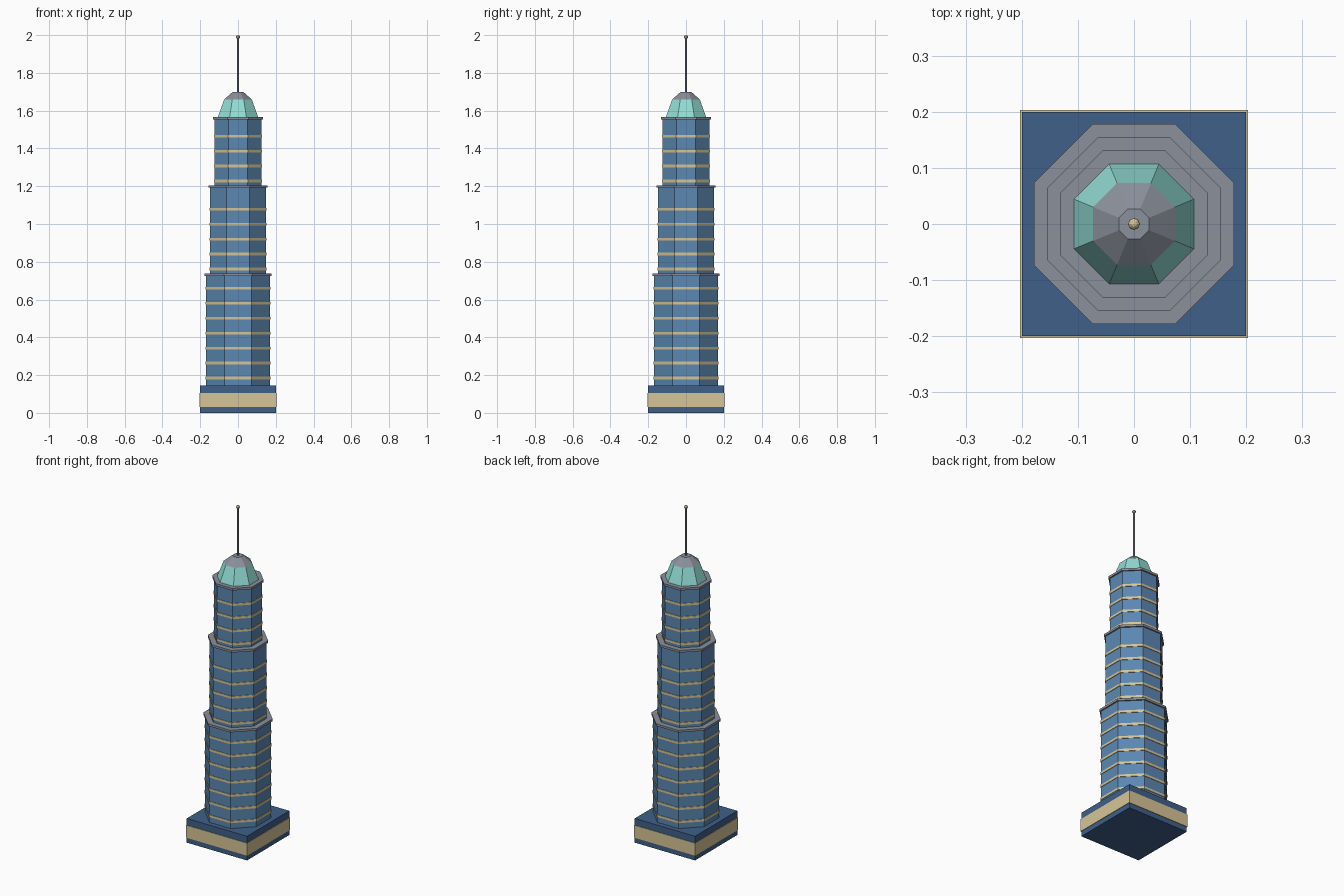
import bpy, bmesh, math

cube = bpy.data.objects.get("Cube")
if cube:
    bpy.data.objects.remove(cube, do_unlink=True)


def srgb(code):
    vals = [int(code[i:i + 2], 16) / 255 for i in (0, 2, 4)]
    return [((v + 0.055) / 1.055) ** 2.4 if v > 0.04 else v / 12.92 for v in vals] + [1]


def material(name, code):
    m = bpy.data.materials.new(name)
    m.use_nodes = True
    col = srgb(code)
    m.diffuse_color = col
    m.node_tree.nodes["Principled BSDF"].inputs["Base Color"].default_value = col
    return m


glass = material("glass blue", "5B88B2")
navy = material("navy blue", "3F6088")
tan = material("warm tan", "D6C596")
teal = material("pale teal", "92DCD4")
grey = material("slate grey", "8A909B")


def prism(name, mat, sides, z0, z1, a0, a1=None):
    """Regular prism or frustum; a0 and a1 are centre-to-flat distances."""
    a1 = a0 if a1 is None else a1
    k = 1 / math.cos(math.pi / sides)
    bpy.ops.mesh.primitive_cone_add(vertices=sides, radius1=a0 * k, radius2=a1 * k,
                                    depth=z1 - z0, location=(0, 0, (z0 + z1) / 2))
    ob = bpy.context.object
    ob.name = name
    # turn a flat side to the front
    ob.rotation_euler.z = math.pi / sides
    ob.data.materials.append(mat)
    return ob


# Square podium with its tan belt
prism("podium", navy, 4, 0, 0.145, 0.2)
prism("podium_belt", tan, 4, 0.03, 0.105, 0.203)

# Stepped octagonal shaft: bottom, top, half width, first band, band count
tiers = [("lower", 0.145, 0.725, 0.17, 0.185, 7),
         ("middle", 0.73, 1.192, 0.147, 0.762, 5),
         ("upper", 1.2, 1.553, 0.124, 1.228, 4)]
for name, z0, z1, a, first, count in tiers:
    prism(name + "_tier", glass, 8, z0, z1, a)
    prism(name + "_ledge", grey, 8, z1, z1 + 0.013, a + 0.008)
    for i in range(count):
        z = first + i * 0.079
        prism(f"{name}_band_{i + 1}", tan, 8, z - 0.007, z + 0.007, a + 0.003)

# Faceted crown, mast and finial
prism("crown", teal, 8, 1.565, 1.66, 0.107, 0.073)
prism("crown_roof", grey, 8, 1.66, 1.7, 0.073, 0.027)
prism("mast", grey, 8, 1.7, 1.985, 0.006)
bpy.ops.mesh.primitive_uv_sphere_add(segments=8, ring_count=6, radius=0.0105,
                                     location=(0, 0, 1.9895))
finial = bpy.context.object
finial.name = "finial"
finial.data.materials.append(tan)
